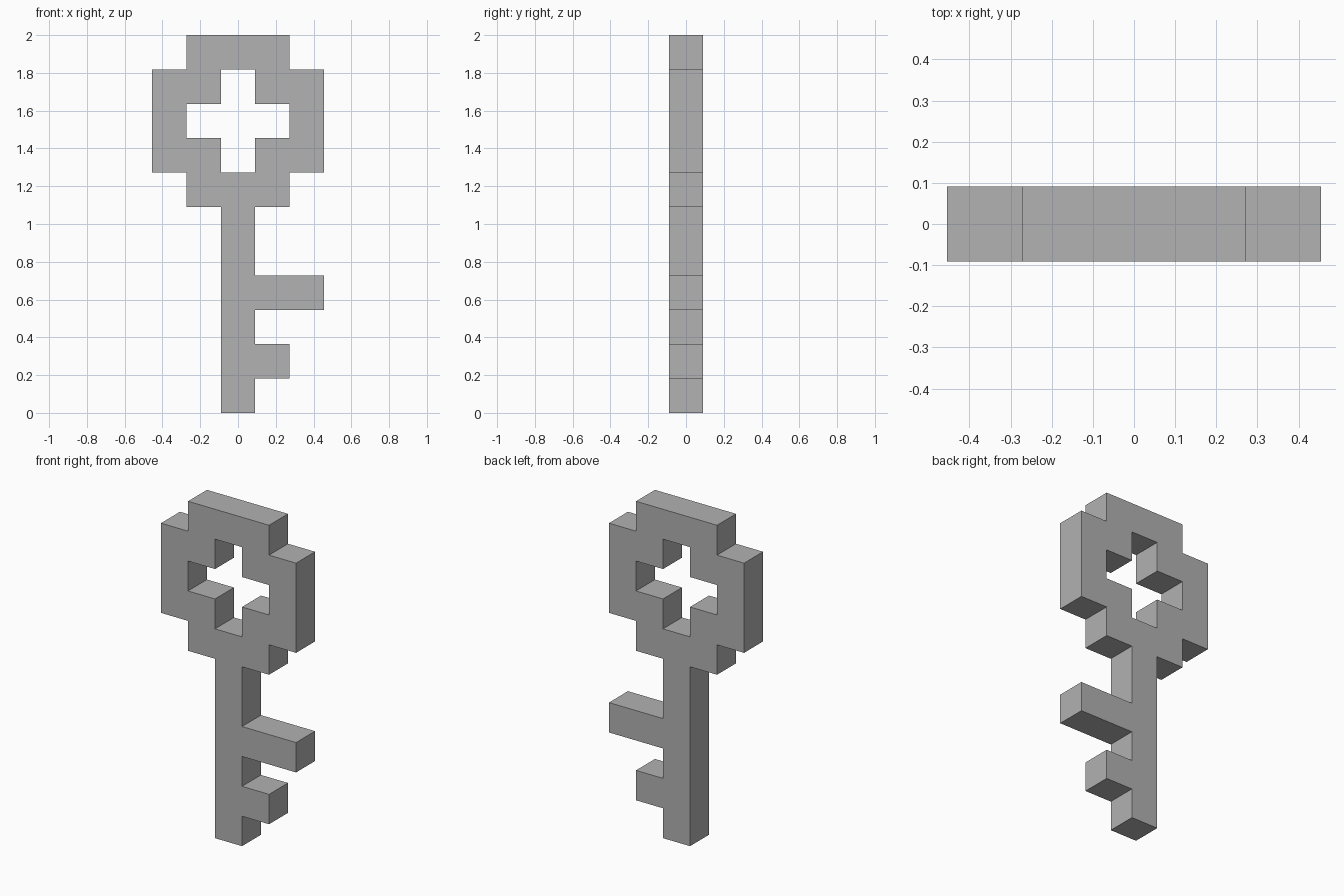
import bpy
import bmesh

cube = bpy.data.objects.get("Cube")
if cube:
    bpy.data.objects.remove(cube, do_unlink=True)

UNIT = 2 / 11          # the key is 11 square cells tall and one cell thick
BOW_ROW = 8            # centre row of the bow

grey = bpy.data.materials.new("plain grey")
grey.use_nodes = True
colour = (0.445, 0.445, 0.445, 1)
grey.diffuse_color = colour
grey.node_tree.nodes["Principled BSDF"].inputs["Base Color"].default_value = colour


def block(columns, rows):
    return {(c, r) for c in columns for r in rows}


# Bow: stepped ring around a plus-shaped hole
bow = {(c, r) for c, r in block(range(-2, 3), range(BOW_ROW - 2, BOW_ROW + 3))
       if 2 <= abs(c) + abs(r - BOW_ROW) <= 3}
# Shaft, long upper tooth and short lower tooth
shaft = block([0], range(6))
upper_tooth = block([1, 2], [3])
lower_tooth = block([1], [1])

# Front faces, sharing corners between neighbouring cells
bm = bmesh.new()
corners = {}


def corner(c, r):
    if (c, r) not in corners:
        corners[c, r] = bm.verts.new(((c - 0.5) * UNIT, -UNIT / 2, r * UNIT))
    return corners[c, r]


for c, r in sorted(bow | shaft | upper_tooth | lower_tooth):
    bm.faces.new([corner(c, r), corner(c + 1, r),
                  corner(c + 1, r + 1), corner(c, r + 1)])

# Thickness, leaving one closed solid
solid = bmesh.ops.extrude_face_region(bm, geom=bm.faces[:], use_keep_orig=True)
back = [v for v in solid["geom"] if isinstance(v, bmesh.types.BMVert)]
bmesh.ops.translate(bm, verts=back, vec=(0, UNIT, 0))
bmesh.ops.recalc_face_normals(bm, faces=bm.faces[:])

mesh = bpy.data.meshes.new("key")
bm.to_mesh(mesh)
bm.free()
mesh.materials.append(grey)
key = bpy.data.objects.new("key", mesh)
bpy.context.collection.objects.link(key)
